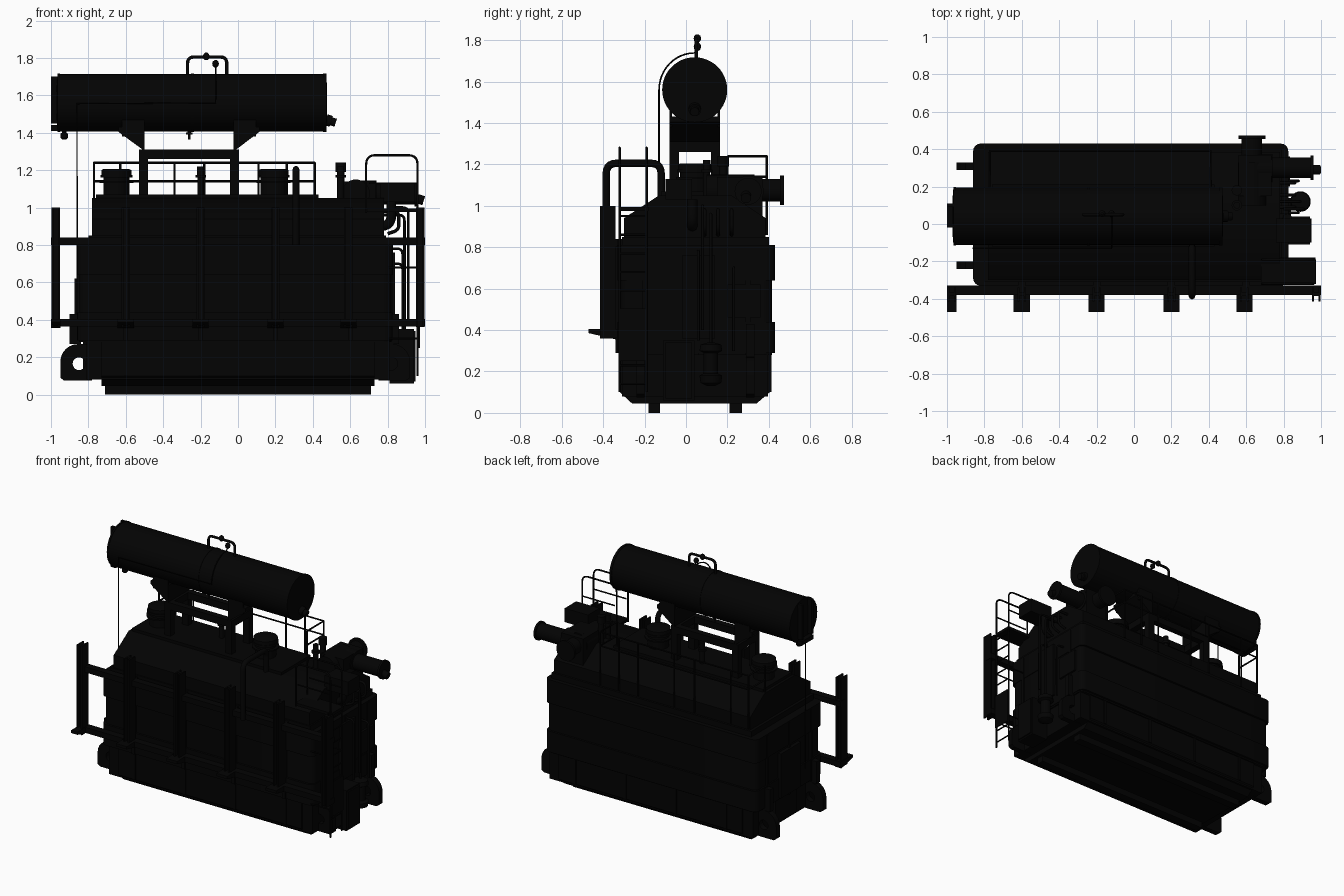
import bpy, bmesh, math
from mathutils import Vector

if "Cube" in bpy.data.objects:
    bpy.data.objects.remove(bpy.data.objects["Cube"])

paint = bpy.data.materials.new("dark_paint")
paint.diffuse_color = (0.001, 0.001, 0.001, 1)
paint.use_nodes = True
paint.node_tree.nodes["Principled BSDF"].inputs["Base Color"].default_value = paint.diffuse_color


def finish(name, bm):
    bmesh.ops.recalc_face_normals(bm, faces=bm.faces)
    me = bpy.data.meshes.new(name)
    bm.to_mesh(me)
    bm.free()
    me.materials.append(paint)
    ob = bpy.data.objects.new(name, me)
    bpy.context.collection.objects.link(ob)
    return ob


def boxes(name, *specs, bevel=0):
    """Each spec: x0, x1, y0, y1, z0, z1"""
    bm = bmesh.new()
    for x0, x1, y0, y1, z0, z1 in specs:
        vs = bmesh.ops.create_cube(bm, size=1)["verts"]
        for v in vs:
            v.co = Vector(((x0 + x1) / 2 + v.co.x * (x1 - x0), (y0 + y1) / 2 + v.co.y * (y1 - y0),
                           (z0 + z1) / 2 + v.co.z * (z1 - z0)))
        if bevel:  # round only the upright corners
            es = {e for v in vs for e in v.link_edges if abs(e.verts[0].co.z - e.verts[1].co.z) > 1e-4}
            bmesh.ops.bevel(bm, geom=list(es), offset=bevel, segments=4, profile=0.5, affect='EDGES')
    return finish(name, bm)


def lathe(name, base, axis, profile, seg=32):
    """Turned part: profile of (distance along axis, radius)"""
    bm = bmesh.new()
    rot = Vector((0, 0, 1)).rotation_difference(Vector(axis))
    rings = [[bm.verts.new(Vector(base) + rot @ Vector((r * math.cos(a), r * math.sin(a), d)))
              for a in (2 * math.pi * i / seg for i in range(seg))] for d, r in profile]
    for a, b in zip(rings, rings[1:]):
        for i in range(seg):
            bm.faces.new((a[i], a[(i + 1) % seg], b[(i + 1) % seg], b[i]))
    bm.faces.new(rings[0])
    bm.faces.new(rings[-1])
    return finish(name, bm)


def prism(name, pts, axis, a, b):
    """Extrude a 2D outline along x (points y,z) or y (points x,z)"""
    bm = bmesh.new()
    mk = (lambda p, t: (t, p[0], p[1])) if axis == 'x' else (lambda p, t: (p[0], t, p[1]))
    f = bm.faces.new([bm.verts.new(mk(p, a)) for p in pts])
    ext = bmesh.ops.extrude_face_region(bm, geom=[f])["geom"]
    move = Vector(mk((0, 0), b - a))
    bmesh.ops.translate(bm, verts=[g for g in ext if isinstance(g, bmesh.types.BMVert)], vec=move)
    return finish(name, bm)


def pipe(name, r, *paths, bend=0.0):
    """Round tube along one or more paths with filleted corners"""
    cu = bpy.data.curves.new(name, 'CURVE')
    cu.dimensions, cu.bevel_depth, cu.bevel_resolution, cu.use_fill_caps = '3D', r, 2, True
    for path in paths:
        p = [Vector(q) for q in path]
        pts = [p[0]]
        for a, b, c in zip(p, p[1:], p[2:]):
            if bend:
                s, e = b + (a - b).normalized() * bend, b + (c - b).normalized() * bend
                pts += [s.lerp(b, t).lerp(b.lerp(e, t), t) for t in (0, .2, .4, .6, .8, 1)]
            else:
                pts.append(b)
        pts.append(p[-1])
        sp = cu.splines.new('POLY')
        sp.points.add(len(pts) - 1)
        for q, co in zip(sp.points, pts):
            q.co = (*co, 1)
    cu.materials.append(paint)
    ob = bpy.data.objects.new(name, cu)
    bpy.context.collection.objects.link(ob)
    return ob


# tank: skids, tub, body, stiffener bands, roof
boxes("skids", (-.71, .71, -.18, -.125, 0, .06), (-.71, .71, .21, .27, 0, .06))
prism("tub", [(-.26, .045), (.34, .045), (.405, .1), (.405, .29), (-.32, .29), (-.32, .1)], 'x', -.73, .73)
boxes("tub_ends", (-.81, .81, -.31, .395, .08, .29))
boxes("tank_body", (-.85, .82, -.315, .415, .28, .81), bevel=.04)
boxes("stiffener_bands", (-.86, .825, -.33, .43, .29, .44), (-.86, .825, -.33, .43, .64, .81), bevel=.04)
prism("roof", [(-.30, .8), (.385, .8), (.385, .94), (.22, 1.05), (-.13, 1.05), (-.30, .94)], 'x', -.78, .78)
boxes("roof_plates", (-.76, .43, -.12, .21, 1.04, 1.07), (-.80, .79, -.31, .40, .81, .85))
ribs = [-.6, -.2, .2, .6]
boxes("wall_ribs", *[(x - .01, x + .01, -.327, .412, .1, .29) for x in ribs],
      *[(x - .012, x + .012, -.34, 0, .29, .8) for x in ribs])
boxes("end_ribs", *[(-.862, .828, y - .012, y + .012, .28, .8) for y in (-.2, .05, .3)])
boxes("end_panel", (-.875, -.8, -.06, .17, .3, .62), (-.83, -.7, -.08, .17, .1, .28))

# haulage lugs with holes, on both ends
for side, off in ((-1, 0), (1, -.03)):
    for y in (-.22, .31):
        arc = [(side * (.855 + .095 * math.cos(a)) + off, .175 + .095 * math.sin(a))
               for a in (math.pi / 2 * (1 - i / 6) for i in range(7))]
        lug = prism("haulage_lug", [(side * .78 + off, .27)] + arc + [
            (side * .95 + off, .09), (side * .93 + off, .075), (side * .78 + off, .075)], 'y', y - .02, y + .02)
        cut = lathe("lug_hole_cutter", (side * .85 + off, y - .1, .165), (0, 1, 0), [(0, .034), (.2, .034)], 20)
        m = lug.modifiers.new("hole", 'BOOLEAN')
        m.operation, m.object = 'DIFFERENCE', cut
        cut.hide_render = True
        cut.hide_set(True)
boxes("lug_brackets", *[(s - .03, s + .03, y - .02, y + .02, .27, .43) for s in (-.87, .83) for y in (-.22, .31)])

# front support frame for coolers: beams, posts, tapered feet
boxes("front_beams", (-1, 1, -.38, -.33, .80, .84), (-1, 1, -.38, -.33, .365, .405))
posts = [-.975, -.6, -.2, .2, .59, .975]
boxes("front_posts", *[q for x in posts for q in (
    (x - .022, x - .012, -.415, -.34, .36, 1), (x + .012, x + .022, -.415, -.34, .36, 1),
    (x - .02, x + .02, -.385, -.365, .36, 1))])
for x in posts[:5]:
    w = .025 if x < -.9 else .043
    prism("post_foot", [(-.47, .385), (-.47, .405), (-.34, .405), (-.34, .355)], 'x', x - w, x + w)
boxes("wall_standoffs", *[(x - .02, x + .02, -.35, -.28, z, z + .04) for x in ribs for z in (.365, .8)])

# conservator drum with end rims and dished ends
CY, CZ = .042, 1.56
lathe("conservator", (-.965, CY, CZ), (1, 0, 0), [(-.005, .10), (0, .157), (.012, .157), (.012, .153), (.715, .153),
      (.715, .156), (.73, .156), (.73, .153), (1.42, .153), (1.42, .157), (1.437, .157), (1.44, .10)], 48)
boxes("drum_end_stubs", (-1, -.96, -.02, .0, 1.45, 1.70), (-1, -.96, .09, .11, 1.45, 1.70), (-1, -.96, -.02, .11, 1.41, 1.44))
lathe("level_gauge", (.47, CY, 1.47), (.95, 0, -.3), [(0, .03), (.03, .03), (.03, .022), (.055, .022)], 16)
lathe("drain_valve", (-.93, CY, 1.365), (0, 0, 1), [(0, .012), (.008, .02), (.03, .02), (.035, .012), (.06, .012)], 16)
lathe("drain_spigot", (-.26, CY, 1.365), (0, 0, 1), [(0, .007), (.025, .007), (.025, .018), (.035, .018), (.035, .01), (.06, .01)], 16)

# conservator stand
boxes("stand_frame", *[(-.53, .005, y, y + .045, 1.26, 1.31) for y in (-.08, .12)],
      *[(x, x + .048, y, y + .045, 1.0, 1.31) for x in (-.53, -.043) for y in (-.08, .12)],
      *[(x, x + .048, -.08, .165, 1.26, 1.31) for x in (-.53, -.043)])
prism("left_saddle", [(-.64, 1.43), (-.64, 1.405), (-.51, 1.31), (-.5, 1.31), (-.5, 1.43)], 'y', -.08, .165)
prism("right_saddle", [(.115, 1.43), (.115, 1.405), (-.01, 1.31), (-.025, 1.31), (-.025, 1.43)], 'y', -.08, .165)
boxes("saddle_cheeks", *[(x, x + w, y, y + .012, 1.38, 1.5) for x, w in ((-.62, .12), (-.025, .12)) for y in (-.08, .153)])

# vent pipes on and around the drum
pipe("top_vent_loop", .009, [(-.27, .05, 1.70), (-.27, .05, 1.805), (-.06, .05, 1.805), (-.06, .05, 1.70)], bend=.035)
for x, z in ((-.17, 1.808), (-.12, 1.768)):
    lathe("vent_valve", (x, .055, z - .02), (0, 0, 1), [(0, .006), (.008, .015), (.02, .018), (.032, .015), (.04, .006)], 16)
arc = [(-.12, CY - .172 * math.sin(a), CZ + .178 * math.cos(a)) for a in (i * math.pi / 24 for i in range(13))]
pipe("breather_line", .004, [(-.12, .055, 1.78)] + arc + [(-.86, -.13, 1.555), (-.86, -.13, .4)])

# bushing turrets on the roof
for x in (-.65, .19):
    lathe("bushing_turret", (x, CY, 1.03), (0, 0, 1), [(0, .085), (.03, .085), (.03, .07), (.1, .07), (.1, .09), (.11, .09),
          (.11, .07), (.13, .07), (.13, .085), (.145, .085), (.145, .08), (.17, .08), (.175, .07)])
for x in (-.2, .55):
    lathe("riser_stub", (x, .1, 1.0), (0, 0, 1), [(0, .017), (.16, .017), (.16, .028), (.175, .028), (.175, .018),
          (.22, .018)], 20)
pipe("cooling_header", .018, [(.31, -.385, .8), (.31, -.385, 1.205), (.31, -.12, 1.205), (.31, -.12, 1.03)], bend=.05)

# cable boxes at the right end of the roof
lathe("rear_cable_duct", (.63, .1, 1.075), (0, 1, 0), [(0, .075), (.23, .075), (.23, .055), (.355, .055), (.355, .072), (.372, .072)])
lathe("side_cable_duct", (.6, .3, 1.07), (1, 0, 0), [(0, .075), (.14, .075), (.14, .055), (.345, .055), (.345, .065), (.36, .065)])
lathe("duct_nozzle", (.95, .29, 1.05), (.95, 0, -.3), [(0, .025), (.045, .025)], 16)
boxes("duct_junction", (.56, .735, .15, .37, .95, 1.14))
lathe("gas_relay", (.55, .18, 1.0), (0, 0, 1), [(0, .02), (.19, .02), (.19, .028), (.24, .028)], 16)
pipe("overflow_elbow", .026, [(.72, .03, .9), (.82, .03, .9), (.82, .03, 1.03)], bend=.06)
pipe("valve_loops", .009, *[[(.77, y, .98), (.86, y, .98), (.86, y, .88), (.80, y, .86)] for y in (.09, .155, .22)], bend=.03)

# rear guard rail
X = [-.77, -.63, -.34, -.18, .11, .26, .41]
pipe("rear_guard_rail", .006, *[[(x, .39, .86), (x, .39, 1.24)] for x in X],
     *[[(-.77, .2, z), (-.77, .39, z), (.41, .39, z), (.41, .2, z)] for z in (1.24, 1.14)],
     [(-.77, .2, 1.04), (-.77, .2, 1.24)], [(.41, .2, 1.04), (.41, .2, 1.24)])

# access ladder and platform at the right end
LY = (-.32, -.19)
pipe("ladder_rails", .006, *[[(.96, y, .1), (.96, y, 1.28), (.685, y, 1.28), (.685, y, .97)] for y in LY], bend=.05)
pipe("ladder_rungs", .005, *[[(.96, LY[0], .14 + i * .09), (.96, LY[1], .14 + i * .09)] for i in range(10)],
     *[[(x, y, z), (.96, y, z)] for y in LY for x, z in ((.8, .3), (.8, .68), (.7, 1.13))])
boxes("ladder_platform", (.68, .97, -.32, -.18, .975, .995))
boxes("ladder_guard", (.965, .972, -.32, -.19, .25, .5))

# control cabinet, breather and pipes on the right end
boxes("control_cabinet", (.81, .94, -.11, .04, .06, .35), (.94, .95, -.1, .03, .07, .34))
lathe("dehydrating_breather", (.89, .12, .13), (0, 0, 1), [(0, .02), (.015, .05), (.05, .055), (.06, .035), (.16, .035),
      (.17, .055), (.2, .05), (.21, .015)], 24)
pipe("end_pipes", .007, [(.89, .12, .3), (.89, .12, .96), (.76, .12, .96)], [(.91, .08, .4), (.91, .08, 1), (.8, .08, 1)],
     [(.88, .06, .35), (.88, .06, .78), (.8, .06, .78)], [(.88, .23, .3), (.88, .23, .7), (.8, .23, .7)], bend=.03)
boxes("overflow_box", (.76, .945, -.1, .03, 1.03, 1.13))
boxes("end_flange_plates", (.81, .84, -.02, .14, .36, .76), (.81, .835, .2, .36, .46, .62))

# smooth the round parts, keep edges crisp
for ob in bpy.context.scene.objects:
    ob.select_set(ob.type == 'MESH' and not ob.hide_render)
    if ob.select_get():
        bpy.context.view_layer.objects.active = ob
bpy.ops.object.shade_smooth_by_angle(angle=math.radians(35))
